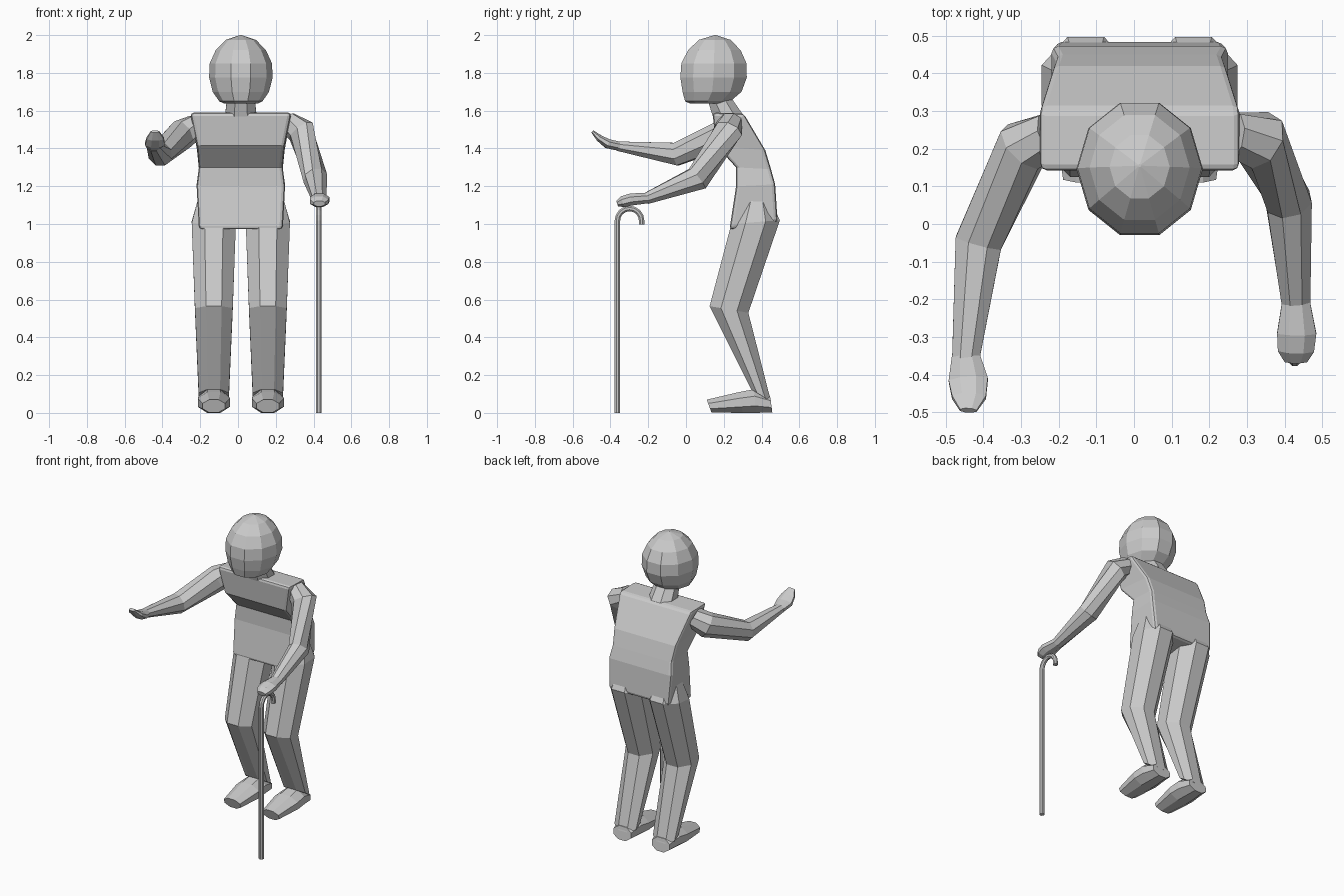
import bpy, bmesh
from math import sin, cos, pi
from mathutils import Vector as V

if "Cube" in bpy.data.objects:
    bpy.data.objects.remove(bpy.data.objects["Cube"])

CX = 0.015  # body centre line


def ring(c, u, v, n=8, phase=0.5):
    """n-gon around c spanned by the half axes u and v."""
    k = 1 / cos(pi / n) if phase else 1
    return [V(c) + k * (V(u) * cos(2 * pi * (i + phase) / n) +
                        V(v) * sin(2 * pi * (i + phase) / n)) for i in range(n)]


def skin(name, rings):
    """Join the rings into a closed flat-shaded skin."""
    bm = bmesh.new()
    rows = [[bm.verts.new(p) for p in r] for r in rings]
    n = len(rows[0])
    for a, b in zip(rows, rows[1:]):
        for i in range(n):
            j = (i + 1) % n
            bm.faces.new((a[i], a[j], b[j], b[i]))
    bm.faces.new(rows[0])
    bm.faces.new(rows[-1])
    bmesh.ops.recalc_face_normals(bm, faces=bm.faces)
    me = bpy.data.meshes.new(name)
    bm.to_mesh(me)
    bm.free()
    ob = bpy.data.objects.new(name, me)
    bpy.context.collection.objects.link(ob)
    return ob


def span(x, hw, f, b, n=8):
    """Ring between a front and a back (y, z) point, hw wide to each side."""
    f, b = V((x, *f)), V((x, *b))
    return ring((f + b) / 2, (hw, 0, 0), (f - b) / 2, n)


def tube(name, path, ref, n=8):
    """Sweep along (point, radius along ref, radius across)."""
    pts = [V(p[0]) for p in path]
    rings = []
    for i, (p, ru, rv) in enumerate(path):
        d1 = (pts[min(i + 1, len(pts) - 1)] - pts[min(i, len(pts) - 2)]).normalized()
        d0 = (pts[max(i, 1)] - pts[max(i, 1) - 1]).normalized()
        t = (d0 + d1).normalized()
        u = (V(ref) - t * t.dot(V(ref))).normalized()
        rings.append(ring(p, u * ru, t.cross(u) * rv, n))
    return skin(name, rings)


# Head: ten-sided, jaw set forward (y, z, radius)
head = [(.155, 2.0, .004), (.152, 1.975, .08), (.15, 1.92, .133), (.148, 1.85, .165),
        (.146, 1.775, .168), (.138, 1.70, .149), (.115, 1.65, .115), (.115, 1.638, .09)]
skin("head", [ring((CX, y, z), (r, 0, 0), (0, 1.1 * r, 0), 10, 0) for y, z, r in head])

# Neck
skin("neck", [span(CX, .085, (.145, 1.56), (.315, 1.56)),
              span(CX, .075, (.12, 1.64), (.245, 1.66))])

# Torso: stooped block with softened edges (half width, front, back)
torso = skin("torso", [span(CX, *r, 4) for r in (
    (.268, (.14, 1.59), (.305, 1.585)), (.232, (.16, 1.415), (.42, 1.39)),
    (.222, (.265, 1.30), (.45, 1.29)), (.234, (.265, 1.20), (.472, 1.21)),
    (.222, (.23, .97), (.485, 1.01)))])
bev = torso.modifiers.new("soft_edges", 'BEVEL')
bev.width, bev.segments, bev.angle_limit = .018, 2, .9

# Legs and feet, both sides
for s, side in ((-1, "left"), (1, "right")):
    x = CX + s * .143
    skin(side + "_leg", [
        span(x, .085, (.30, 1.13), (.45, 1.12)), span(x, .117, (.24, 1.0), (.497, 1.02)),
        span(x, .10, (.125, .565), (.33, .53)), span(x, .08, (.345, .125), (.45, .06))])
    skin(side + "_foot", [
        span(x, .06, (.11, .07), (.135, .002)), span(x, .085, (.28, .11), (.30, 0)),
        span(x, .08, (.36, .125), (.37, 0)), span(x, .065, (.445, .09), (.457, .003))])

# Arm resting on the cane
tube("cane_arm", [((.26, .235, 1.54), .055, .06), ((.335, .222, 1.49), .07, .075),
                  ((.41, .06, 1.24), .065, .06), ((.43, -.21, 1.135), .03, .038)], (0, 0, 1))
tube("cane_hand", [((.43, -.20, 1.138), .028, .036), ((.432, -.29, 1.13), .032, .052),
                   ((.43, -.335, 1.118), .03, .048), ((.43, -.365, 1.108), .015, .03)], (0, 0, 1))

# Arm reaching forward, palm raised
tube("reaching_arm", [((-.22, .235, 1.52), .06, .06), ((-.295, .205, 1.475), .075, .07),
                      ((-.413, -.05, 1.37), .06, .062), ((-.447, -.36, 1.412), .025, .036)], (0, 0, 1))
tube("reaching_hand", [((-.447, -.345, 1.41), .024, .036), ((-.44, -.415, 1.425), .025, .052),
                       ((-.438, -.46, 1.455), .018, .045), ((-.44, -.495, 1.49), .008, .022)], (0, 0, 1))

# Cane with a crook handle
R, CY, CZ = .064, -.299, 1.018
crook = [(.427, CY - R * cos(pi * i / 8), CZ + R * sin(pi * i / 8)) for i in range(9)]
path = [(.427, CY - R, 0)] + crook + [(.427, CY + R, .997)]
tube("cane", [(p, .0145, .0145) for p in path], (1, 0, 0))
